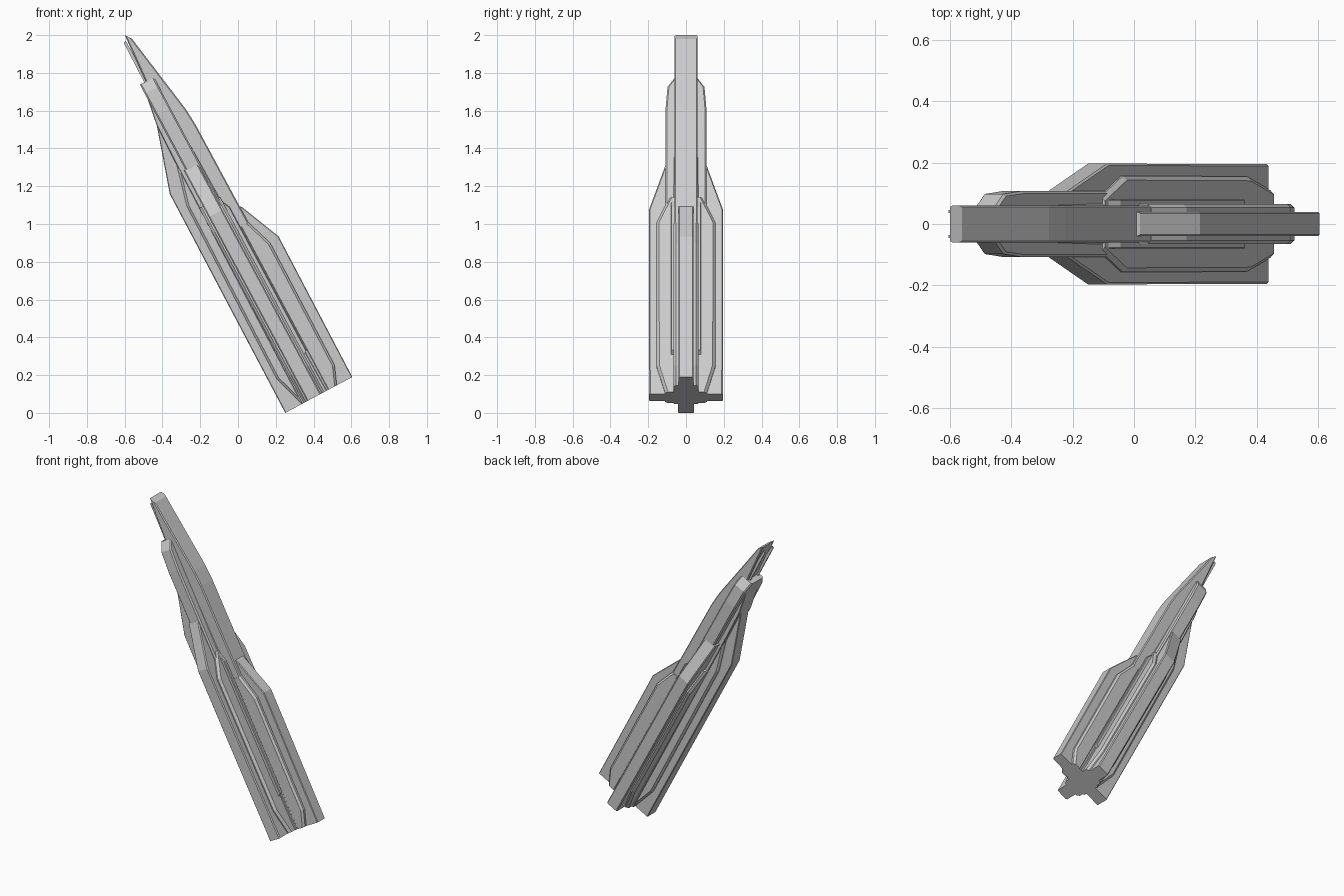
import bpy, bmesh
from mathutils import Vector

if "Cube" in bpy.data.objects:
    bpy.data.objects.remove(bpy.data.objects["Cube"])

# Tilted frame: s runs along the length, t across it (in the front plane), y is sideways
S = Vector((-0.472, 0, 0.8816))
T = Vector((0.8816, 0, 0.472))
O = Vector((0.25, 0, 0))


def prism(name, outline, lo, hi, flat=False, bevel=0.004):
    """Extrude an outline: (s,t) through y, or when flat (s,y) through t."""
    bm = bmesh.new()

    def vert(p, d):
        return bm.verts.new((p[0], d, p[1]) if not flat else (p[0], p[1], d))

    a = [vert(p, lo) for p in outline]
    b = [vert(p, hi) for p in outline]
    bm.faces.new(a)
    bm.faces.new(b[::-1])
    for i in range(len(a)):
        j = (i + 1) % len(a)
        bm.faces.new((a[j], a[i], b[i], b[j]))
    bmesh.ops.recalc_face_normals(bm, faces=bm.faces)
    if bevel:
        # chamfer the long edges only, keeping the base and end faces flat
        edges = [e for e in bm.edges
                 if abs(e.verts[0].co.x - e.verts[1].co.x) > 0.05]
        bmesh.ops.bevel(bm, geom=edges, offset=bevel, segments=1,
                        affect='EDGES', profile=0.5)
    for v in bm.verts:
        s, y, t = v.co
        v.co = O + S * s + T * t + Vector((0, y, 0))
    bmesh.ops.recalc_face_normals(bm, faces=bm.faces)
    me = bpy.data.meshes.new(name)
    bm.to_mesh(me)
    bm.free()
    ob = bpy.data.objects.new(name, me)
    bpy.context.collection.objects.link(ob)
    return ob


def both_sides(half):
    """Complete an (s,y) outline by mirroring it across y."""
    return half + [(s, -y) for s, y in reversed(half)]


# Main blade, running the full length to the thin tip
prism("main_blade", [(0, 0.17), (1.9, 0.178), (2.164, 0.195), (2.128, 0.22),
                     (1.667, 0.295), (1.57, 0.302), (0, 0.307)], -0.061, 0.061, bevel=0.006)

# Core under the blade
prism("core", [(0, 0.1), (1.45, 0.113), (1.66, 0.118), (1.84, 0.147),
               (1.86, 0.22), (0, 0.25)], -0.065, 0.065)

# Lower fin and its raised flank
prism("lower_fin", [(0, 0), (1.31, 0.008), (1.66, 0.118), (1.66, 0.17), (0, 0.17)],
      -0.043, 0.043)
prism("lower_fin_flank", [(0, 0.1), (0.18, 0.045), (1.21, 0.057), (1.44, 0.116),
                          (1.44, 0.17), (0, 0.17)], -0.06, 0.06, bevel=0.012)

# Upper fin and its raised flank
prism("upper_fin", [(0, 0.25), (0, 0.403), (0.841, 0.41), (1.07, 0.312),
                    (1.09, 0.29), (1.09, 0.25)], -0.039, 0.039)
prism("upper_fin_flank", [(0, 0.25), (0, 0.31), (0.1, 0.35), (0.83, 0.355),
                          (0.98, 0.305), (0.98, 0.25)], -0.065, 0.065, bevel=0.012)

# Wide side fins, with raised inner pads
prism("side_fins", both_sides([(0, 0.195), (1.105, 0.197), (1.387, 0.105)]),
      0.132, 0.214, flat=True, bevel=0.006)
prism("side_fin_pads", both_sides([(0, 0.11), (0.16, 0.155), (1.02, 0.157), (1.17, 0.09)]),
      0.11, 0.235, flat=True, bevel=0.014)

# Long narrow side rails ending in a sloped nose
prism("side_rails", both_sides([(0, 0.108), (1.71, 0.108), (1.84, 0.098), (1.895, 0.06)]),
      0.142, 0.226, flat=True, bevel=0.008)

for side in (-1, 1):
    # Slim strips in the upper corners and thin rails under the tip
    y0, y1 = sorted((side * 0.055, side * 0.08))
    prism("corner_strip", [(0.2, 0.2), (0.24, 0.255), (1.1, 0.255), (1.22, 0.2)], y0, y1)
    y0, y1 = sorted((side * 0.036, side * 0.046))
    prism("tip_rail", [(1.7, 0.165), (2.13, 0.171), (2.135, 0.185), (1.7, 0.2)],
          y0, y1, bevel=0)
